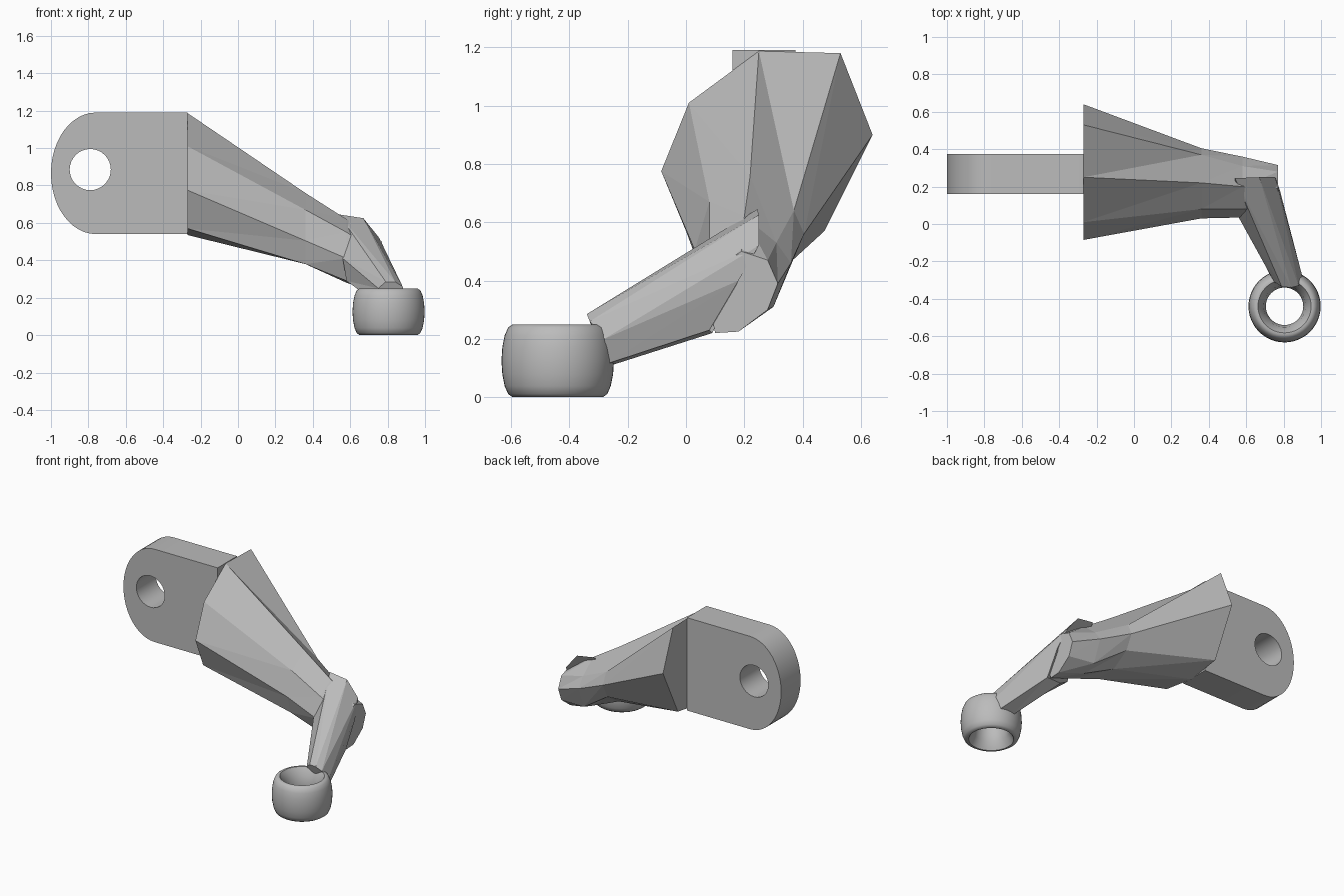
import bpy, bmesh, math
from mathutils import Vector

cube = bpy.data.objects.get("Cube")
if cube:
    bpy.data.objects.remove(cube, do_unlink=True)

# Single grey material
grey = bpy.data.materials.new("cast grey")
grey.use_nodes = True
grey.diffuse_color = (0.5, 0.5, 0.5, 1)
grey.node_tree.nodes["Principled BSDF"].inputs["Base Color"].default_value = (0.5, 0.5, 0.5, 1)


def finish(name, bm, smooth=False):
    bmesh.ops.recalc_face_normals(bm, faces=bm.faces)
    mesh = bpy.data.meshes.new(name)
    bm.to_mesh(mesh)
    bm.free()
    mesh.materials.append(grey)
    obj = bpy.data.objects.new(name, mesh)
    bpy.context.collection.objects.link(obj)
    if smooth:
        bpy.ops.object.select_all(action='DESELECT')
        obj.select_set(True)
        bpy.context.view_layer.objects.active = obj
        bpy.ops.object.shade_smooth_by_angle(angle=math.radians(35))
    return obj


def edge_loop(bm, points):
    verts = [bm.verts.new(p) for p in points]
    return [bm.edges.new((a, b)) for a, b in zip(verts, verts[1:] + verts[:1])]


def loft(name, sections):
    """Skin matching cross-sections with flat facets and cap both ends."""
    bm = bmesh.new()
    rings = [[bm.verts.new(p) for p in s] for s in sections]
    for r, s in zip(rings, rings[1:]):
        for i in range(len(r)):
            j = (i + 1) % len(r)
            bm.faces.new((r[i], r[j], s[j]))
            bm.faces.new((r[i], s[j], s[i]))
    for r in (rings[0], rings[-1]):
        bm.faces.new(r)
    return finish(name, bm)


# Mounting plate: rounded outline with a round bolt hole
bm = bmesh.new()
back_y, front_y, root_x = 0.375, 0.16, -0.27
outline = [(root_x, front_y, 0.54), (root_x, front_y, 1.19)]
for i in range(25):
    a = math.pi * (0.5 + i / 24)
    outline.append((-0.76 + 0.24 * math.cos(a), front_y, 0.865 + 0.325 * math.sin(a)))
hole = [(-0.79 + 0.11 * math.cos(i * math.tau / 32), front_y,
         0.885 + 0.11 * math.sin(i * math.tau / 32)) for i in range(32)]
edges = edge_loop(bm, outline) + edge_loop(bm, hole)
bmesh.ops.triangle_fill(bm, edges=edges, use_beauty=True, normal=(0, -1, 0))
ext = bmesh.ops.extrude_face_region(bm, geom=bm.faces[:], use_keep_orig=True)
bmesh.ops.translate(bm, vec=Vector((0, back_y - front_y, 0)),
                    verts=[g for g in ext["geom"] if isinstance(g, bmesh.types.BMVert)])
finish("mounting_plate", bm, True)

# Main arm: octagonal (y, z) sections tapering along x
stations = {
    -0.27: [(-0.085, 0.775), (0.01, 1.01), (0.25, 1.187), (0.53, 1.18),
            (0.64, 0.90), (0.475, 0.57), (0.24, 0.535), (0.0, 0.57)],
    0.36: [(0.03, 0.505), (0.08, 0.67), (0.22, 0.76), (0.37, 0.64),
           (0.405, 0.56), (0.355, 0.46), (0.23, 0.38), (0.07, 0.38)],
    0.58: [(0.035, 0.41), (0.08, 0.55), (0.2, 0.62), (0.31, 0.53),
           (0.36, 0.46), (0.30, 0.31), (0.2, 0.28), (0.09, 0.29)],
    0.77: [(0.075, 0.34), (0.08, 0.43), (0.19, 0.5), (0.28, 0.47),
           (0.315, 0.39), (0.28, 0.30), (0.18, 0.225), (0.1, 0.22)],
}
loft("main_arm", [[(x, y, z) for y, z in s] for x, s in stations.items()])

# Short arm: from the elbow forward and down to the eye
elbow = [(0.54, 0.245, 0.645), (0.67, 0.25, 0.625), (0.755, 0.25, 0.52), (0.78, 0.18, 0.40),
         (0.78, 0.08, 0.23), (0.68, 0.09, 0.22), (0.58, 0.04, 0.29), (0.56, 0.035, 0.41)]
tip = [(0.79, -0.335, 0.285), (0.84, -0.34, 0.285), (0.88, -0.33, 0.26), (0.9, -0.28, 0.20),
       (0.88, -0.27, 0.115), (0.78, -0.27, 0.105), (0.73, -0.28, 0.18), (0.75, -0.31, 0.25)]
loft("short_arm", [elbow, tip])

# Eye ring: barrel profile (radius, height) spun around a vertical axis
half = [(0.10, 0), (0.112, 0.07), (0.135, 0.11), (0.142, 0.122), (0.155, 0.122),
        (0.17, 0.112), (0.182, 0.085), (0.19, 0.045), (0.193, 0)]
profile = half + [(r, -h) for r, h in half[-2:0:-1]]
bm = bmesh.new()
edges = edge_loop(bm, [(0.805 + r, -0.44, 0.125 + h * 1.02) for r, h in profile])
bmesh.ops.spin(bm, geom=edges + bm.verts[:], cent=(0.805, -0.44, 0), axis=(0, 0, 1),
               angle=math.tau, steps=48, use_merge=True)
bmesh.ops.remove_doubles(bm, verts=bm.verts, dist=0.0005)
finish("eye_ring", bm, True)
